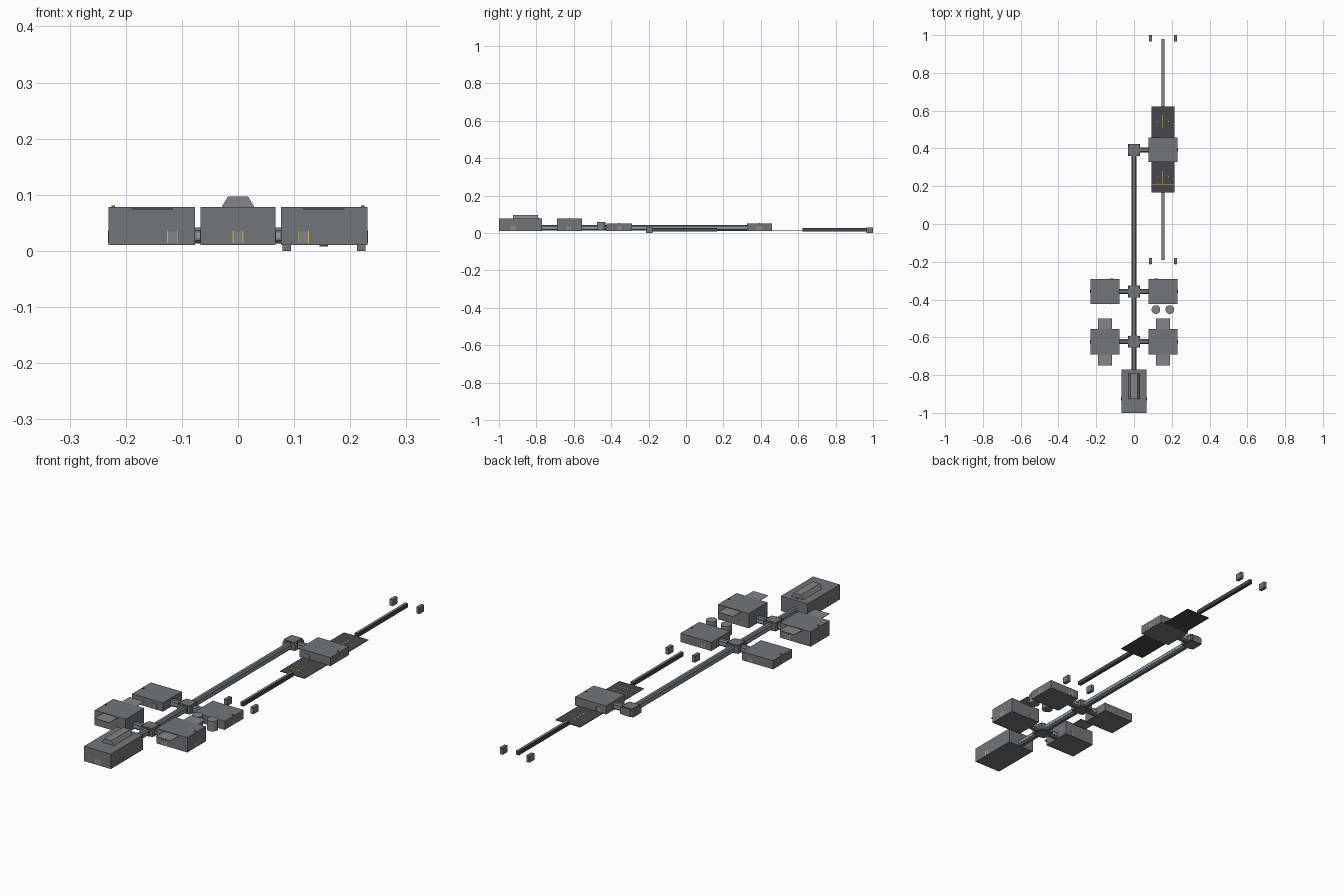
import bpy, bmesh, math

if "Cube" in bpy.data.objects:
    bpy.data.objects.remove(bpy.data.objects["Cube"])


def material(name, color):
    m = bpy.data.materials.new(name)
    m.diffuse_color = (*color, 1)
    m.use_nodes = True
    m.node_tree.nodes["Principled BSDF"].inputs["Base Color"].default_value = m.diffuse_color
    return m


HULL = material("hull_grey", (0.17, 0.18, 0.195))
DARK = material("dark_deck", (0.065, 0.065, 0.075))
PANEL = material("light_panel", (0.23, 0.235, 0.25))
GLASS = material("window_glass", (0.25, 0.36, 0.43))
YELLOW = material("yellow_paint", (0.75, 0.48, 0.06))
RED = material("red_lamp", (0.6, 0.05, 0.04))


def finish(name, bm, mat):
    bmesh.ops.recalc_face_normals(bm, faces=bm.faces)
    me = bpy.data.meshes.new(name)
    bm.to_mesh(me)
    bm.free()
    me.materials.append(mat)
    ob = bpy.data.objects.new(name, me)
    bpy.context.collection.objects.link(ob)
    return ob


def box(name, x, y, z, mat=HULL):
    """Box from (min, max) ranges."""
    bm = bmesh.new()
    bmesh.ops.create_cube(bm, size=1)
    for v in bm.verts:
        for i, r in enumerate((x, y, z)):
            v.co[i] = r[0] if v.co[i] < 0 else r[1]
    return finish(name, bm, mat)


def extrude(name, profile, start, end, axis, mat=HULL):
    """Extrude a (side, z) profile along the x or y axis."""
    bm = bmesh.new()
    rings = []
    for t in (start, end):
        rings.append([bm.verts.new((t, s, z) if axis == "x" else (s, t, z)) for s, z in profile])
    n = len(profile)
    for i in range(n):
        bm.faces.new((rings[0][i], rings[0][(i + 1) % n], rings[1][(i + 1) % n], rings[1][i]))
    bm.faces.new(rings[0])
    bm.faces.new(rings[1])
    return finish(name, bm, mat)


def corridor(name, centre, start, end, axis):
    """Octagonal tube with a window strip along both sides."""
    w, c, lo, hi = 0.013, 0.006, 0.013, 0.042
    prof = [(-w, lo + c), (-w + c, lo), (w - c, lo), (w, lo + c),
            (w, hi - c), (w - c, hi), (-w + c, hi), (-w, hi - c)]
    extrude(name, [(s + centre, z) for s, z in prof], start, end, axis)
    for side in (-1, 1):
        a, b = sorted((centre + side * (w - 0.001), centre + side * (w + 0.0006)))
        strip = (a, b), (start + 0.004, end - 0.004)
        x, y = strip if axis == "y" else strip[::-1]
        box(name + "_window", x, y, (0.023, 0.033), GLASS)


def door(name, x, y, facing):
    """Door panel with yellow posts on a wall facing the given axis."""
    def piece(part, a, b, z, depth, mat):
        across, thin = (a, b), (-depth, depth)
        dx, dy = (across, thin) if facing == "y" else (thin, across)
        box(name + part, (x + dx[0], x + dx[1]), (y + dy[0], y + dy[1]), z, mat)
    piece("_panel", -0.008, 0.008, (0.014, 0.035), 0.0008, PANEL)
    piece("_post", -0.0095, -0.008, (0.014, 0.036), 0.001, YELLOW)
    piece("_post", 0.008, 0.0095, (0.014, 0.036), 0.001, YELLOW)


FLOOR = 0.011

# entry hall with sloped roof skylight
box("entry_hall", (-0.067, 0.067), (-1.0, -0.77), (FLOOR, 0.078))
extrude("entry_skylight", [(-0.03, 0.077), (0.03, 0.077), (0.018, 0.097), (-0.018, 0.097)],
        -0.926, -0.792, "y", PANEL)
box("entry_skylight_lamp", (-0.008, 0.008), (-0.79, -0.787), (0.078, 0.081), RED)
door("entry_door", 0, -0.9995, "y")
for s in (-1, 1):
    door("entry_side_door", s * 0.067, -0.925, "x")

# central spine
corridor("spine_corridor", 0, -0.772, 0.37, "y")


def junction(y, sides):
    """Junction block with raised cap and corridors to the chosen sides."""
    c, r = 0.006, 0.032
    box("junction_block", (-r + c, r - c), (y - r + c, y + r - c), (FLOOR, 0.048))
    box("junction_collar_x", (-r, r), (y - 0.019, y + 0.019), (FLOOR + 0.001, 0.045))
    box("junction_collar_y", (-0.019, 0.019), (y - r, y + r), (FLOOR + 0.001, 0.045))
    extrude("junction_core", [(-r, FLOOR + 0.002), (r, FLOOR + 0.002), (r, 0.038), (r - c, 0.044),
                              (c - r, 0.044), (-r, 0.038)], y - r + 0.001, y + r - 0.001, "y")
    for s in sides:
        a, b = sorted((s * 0.03, s * 0.079))
        corridor("side_corridor", y, a, b, "x")


junction(-0.623, (-1, 1))
junction(-0.357, (-1, 1))
junction(0.392, (1,))


def module(name, s, y0, y1, top):
    """Side building with doors and roof lamps."""
    x0, x1 = sorted((s * 0.077, s * 0.231))
    yc = (y0 + y1) / 2
    box(name, (x0, x1), (y0, y1), (FLOOR, top))
    door(name + "_outer_door", s * 0.231, yc, "x")
    for y in (y0, y1):
        door(name + "_end_door", s * 0.117, y, "y")
    box(name + "_lamp", (s * 0.222 - 0.003, s * 0.222 + 0.003), (yc - 0.003, yc + 0.003),
        (top - 0.001, top + 0.003), RED)


# paired side buildings
for s in (-1, 1):
    module("tall_module", s, -0.69, -0.557, 0.078)
    for y in ((-0.75, -0.689), (-0.558, -0.5)):
        box("awning", (s * 0.153 - 0.037, s * 0.153 + 0.037), y, (0.0735, 0.0755), PANEL)
    module("low_module", s, -0.424, -0.29, 0.05)
module("hangar", 1, 0.327, 0.459, 0.05)

# storage tanks beside the right low module
for x in (0.116, 0.19):
    bpy.ops.mesh.primitive_cylinder_add(vertices=24, radius=0.023, depth=0.045,
                                        location=(x, -0.453, 0.0375))
    tank = bpy.context.object
    tank.name = "storage_tank"
    tank.data.materials.append(PANEL)
    bpy.ops.object.shade_smooth_by_angle()

# landing decks, markings and launch rails
for y0, y1, ym in ((0.167, 0.328, 0.248), (0.458, 0.622, 0.543)):
    box("landing_deck", (0.092, 0.215), (y0, y1), (FLOOR, 0.0135), DARK)
    box("deck_centre_line", (0.151, 0.154), (ym - 0.033, ym + 0.033), (0.013, 0.0142), YELLOW)
    for dx in (-0.03, 0.03):
        box("deck_dot", (0.151 + dx, 0.155 + dx), (ym - 0.003, ym + 0.003), (0.013, 0.0142), YELLOW)
box("deck_cross_line", (0.094, 0.213), (0.209, 0.212), (0.013, 0.0142), YELLOW)
for y in ((-0.19, 0.167), (0.622, 0.98)):
    box("launch_rail", (0.1455, 0.1605), y, (0.008, 0.0255), DARK)
    box("launch_rail_cap", (0.1475, 0.1585), y, (0.025, 0.027), PANEL)

# end marker posts
for x in (0.087, 0.22):
    for y in (-0.196, 0.983):
        box("end_marker", (x - 0.0075, x + 0.0075), (y - 0.017, y + 0.017), (0, 0.03))
        box("end_marker_light", (x - 0.004, x + 0.004), (y - 0.0172, y + 0.0172), (0.01, 0.022), PANEL)
